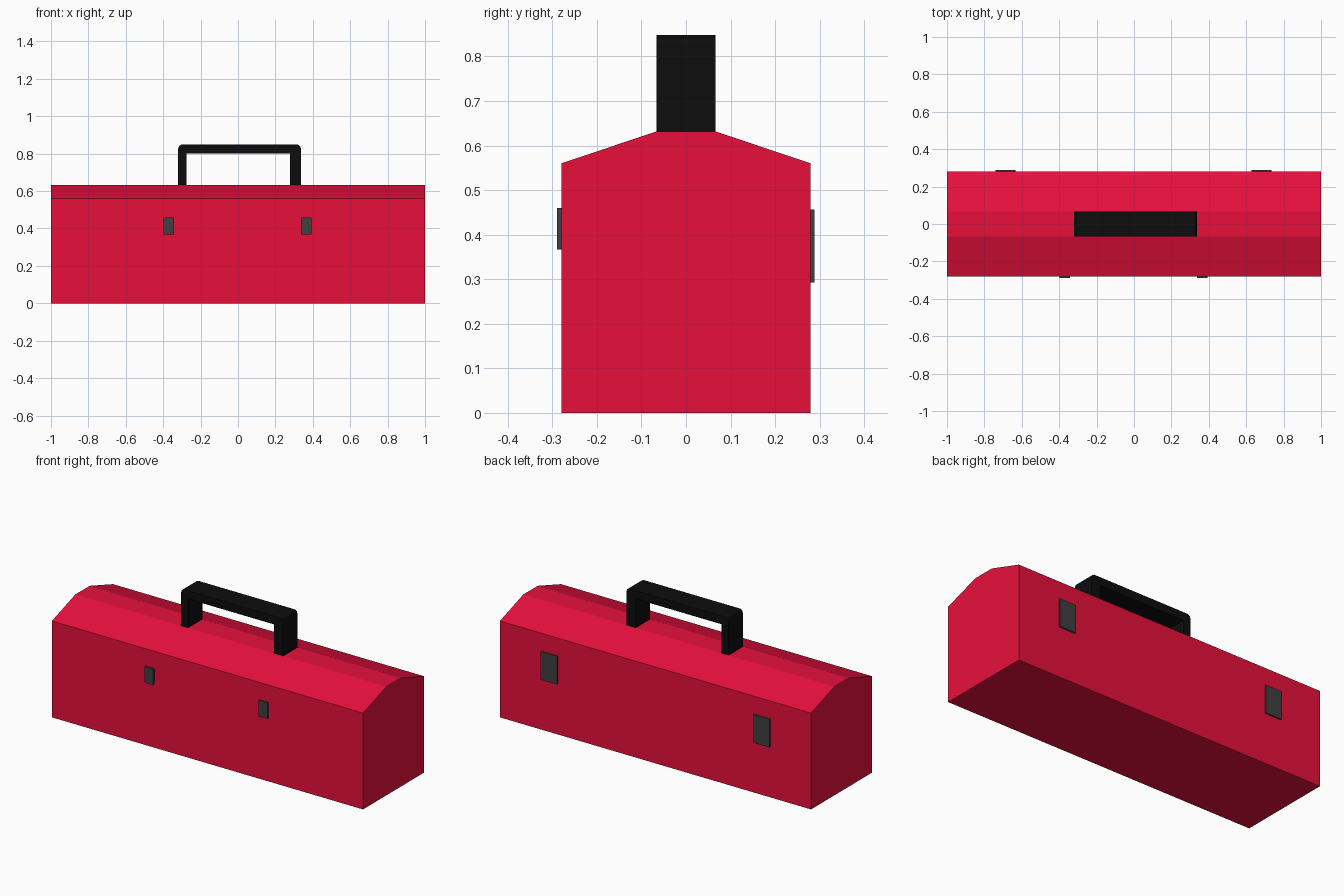
import bpy, bmesh
from mathutils import Vector

if "Cube" in bpy.data.objects:
    bpy.data.objects.remove(bpy.data.objects["Cube"])


def material(name, rgb):
    m = bpy.data.materials.new(name)
    m.diffuse_color = (*rgb, 1)
    m.use_nodes = True
    m.node_tree.nodes["Principled BSDF"].inputs["Base Color"].default_value = m.diffuse_color
    return m


red = material("red_paint", (0.8, 0.005, 0.045))
black = material("black_plastic", (0.004, 0.004, 0.004))
grey = material("dark_metal", (0.05, 0.05, 0.05))


def prism(name, points, sweep, mat):
    """Extrude a closed planar outline along the sweep vector."""
    bm = bmesh.new()
    face = bm.faces.new([bm.verts.new(p) for p in points])
    ext = bmesh.ops.extrude_face_region(bm, geom=[face], use_keep_orig=True)
    verts = [v for v in ext["geom"] if isinstance(v, bmesh.types.BMVert)]
    bmesh.ops.translate(bm, verts=verts, vec=Vector(sweep))
    bmesh.ops.recalc_face_normals(bm, faces=bm.faces)
    mesh = bpy.data.meshes.new(name)
    bm.to_mesh(mesh)
    bm.free()
    mesh.materials.append(mat)
    obj = bpy.data.objects.new(name, mesh)
    bpy.context.collection.objects.link(obj)
    return obj


def plate(name, x0, x1, y0, y1, z0, z1, mat):
    outline = [(x0, y0, z0), (x1, y0, z0), (x1, y0, z1), (x0, y0, z1)]
    return prism(name, outline, (0, y1 - y0, 0), mat)


# Box with sloped lid: end profile swept along x
half = [(0.28, 0), (0.28, 0.56), (0.066, 0.632)]
profile = half + [(-y, z) for y, z in reversed(half)]
prism("box_body", [(-1, y, z) for y, z in profile], (2, 0, 0), red)

# Carry handle: arch outline with softened upper corners
arch = [(-0.32, 0.631), (-0.32, 0.825), (-0.315, 0.841), (-0.303, 0.848),
        (0.32, 0.848), (0.332, 0.841), (0.337, 0.825), (0.337, 0.631),
        (0.277, 0.631), (0.277, 0.80), (-0.275, 0.80), (-0.275, 0.631)]
prism("carry_handle", [(x, -0.066, z) for x, z in arch], (0, 0.132, 0), black)

# Front latches and rear hinges
for side, cx in (("left", -0.37), ("right", 0.364)):
    plate(f"latch_{side}", cx - 0.028, cx + 0.028, -0.29, -0.275, 0.367, 0.46, grey)
for side, cx in (("left", -0.687), ("right", 0.681)):
    plate(f"hinge_{side}", cx - 0.053, cx + 0.053, 0.275, 0.288, 0.293, 0.457, grey)
